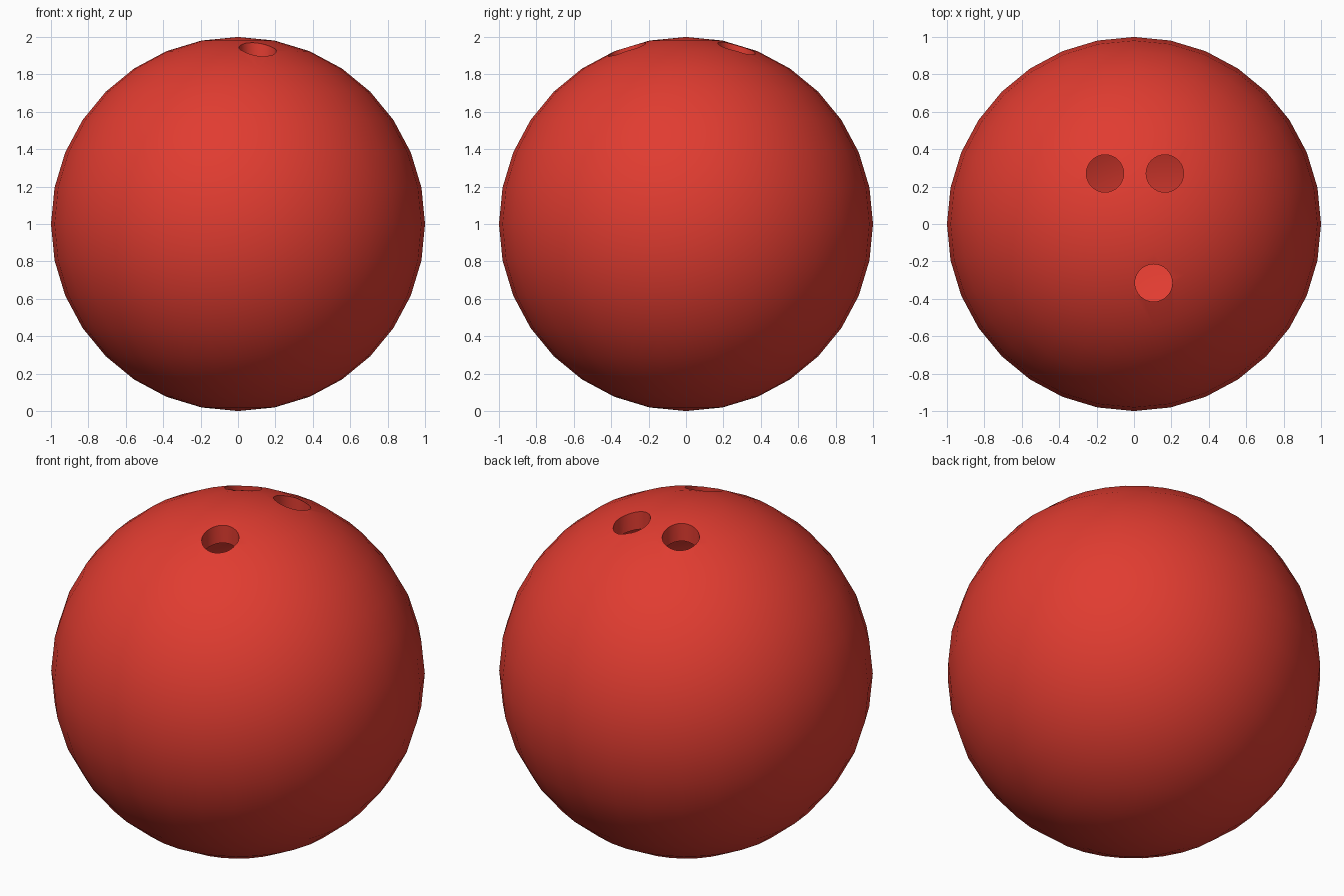
import bpy
import math

if "Cube" in bpy.data.objects:
    bpy.data.objects.remove(bpy.data.objects["Cube"])

# Hollow ball shell
bpy.ops.mesh.primitive_uv_sphere_add(segments=32, ring_count=16, radius=1, location=(0, 0, 1))
ball = bpy.context.object
ball.name = "ball_shell"
shell = ball.modifiers.new("shell", 'SOLIDIFY')
shell.thickness = 0.1
shell.offset = -1

# Vertical cutters: two finger holes and one thumb hole
holes = {
    "finger_hole_left": (-0.155, 0.27),
    "finger_hole_right": (0.165, 0.27),
    "thumb_hole": (0.105, -0.315),
}
cutters = []
for name, (x, y) in holes.items():
    bpy.ops.mesh.primitive_cylinder_add(vertices=32, radius=0.1, depth=0.8, location=(x, y, 1.95))
    cutter = bpy.context.object
    cutter.name = name
    cutter.hide_render = True
    cut = ball.modifiers.new(name, 'BOOLEAN')
    cut.operation = 'DIFFERENCE'
    cut.solver = 'EXACT'
    cut.object = cutter
    cutters.append(cutter)

# Apply the cuts and remove the helpers
bpy.ops.object.select_all(action='DESELECT')
ball.select_set(True)
bpy.context.view_layer.objects.active = ball
for mod in list(ball.modifiers):
    bpy.ops.object.modifier_apply(modifier=mod.name)
for cutter in cutters:
    bpy.data.objects.remove(cutter, do_unlink=True)

# Smooth surface with crisp hole rims
bpy.ops.object.shade_smooth_by_angle(angle=math.radians(30))

# Red finish
red = bpy.data.materials.new("red")
red.diffuse_color = (0.75, 0.045, 0.03, 1)
red.use_nodes = True
red.node_tree.nodes["Principled BSDF"].inputs["Base Color"].default_value = red.diffuse_color
ball.data.materials.clear()
ball.data.materials.append(red)
